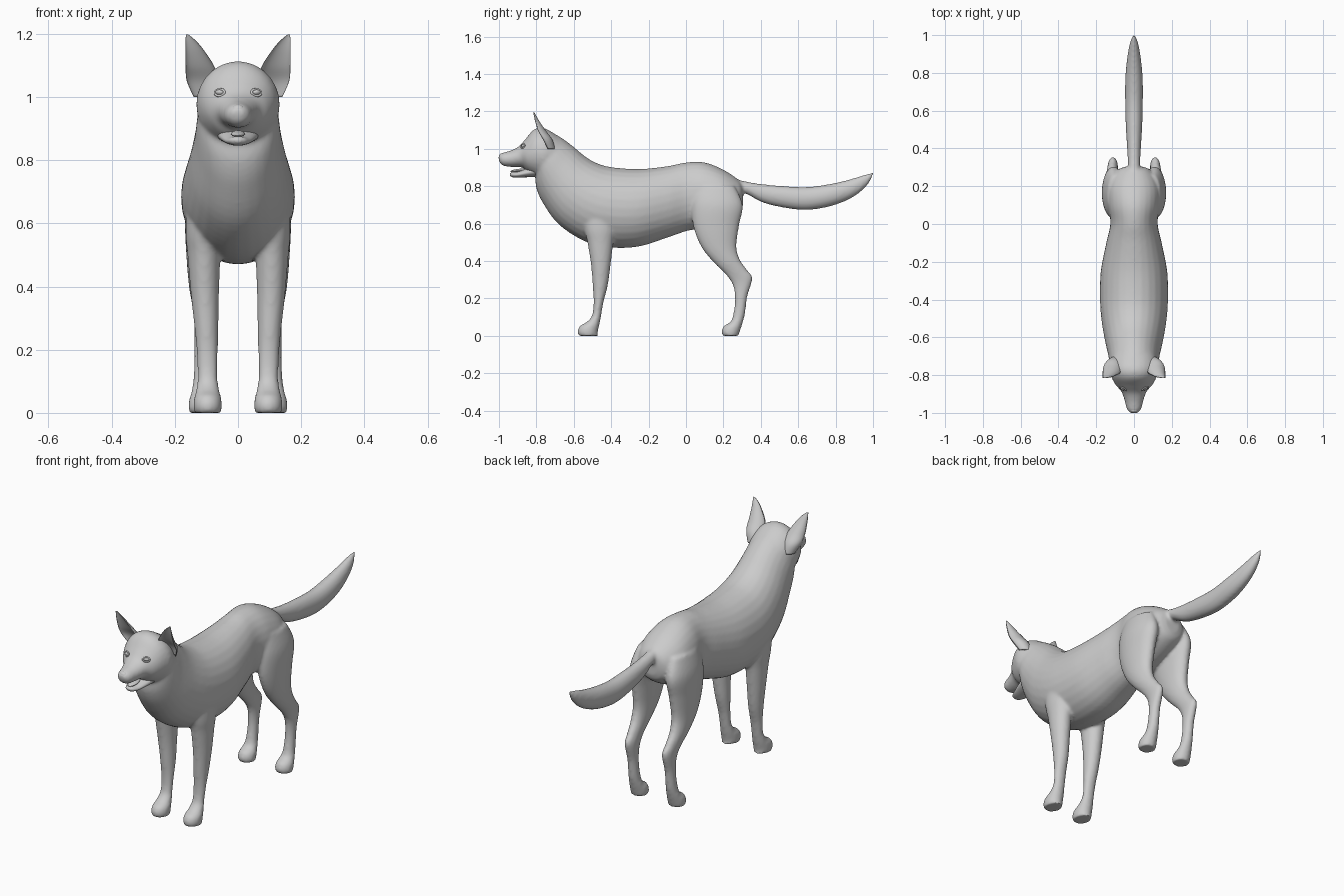
import bpy, bmesh, math
from mathutils import Vector

fur = bpy.data.materials.new("grey")
fur.diffuse_color = (0.6, 0.6, 0.6, 1)
SEG = 28


def spline(rows, steps=5):
    """Catmull-Rom interpolation of the cross-section rows."""
    rows = [Vector(r) for r in rows]
    out = []
    for i in range(len(rows) - 1):
        a, b = rows[max(i - 1, 0)], rows[i]
        c, d = rows[i + 1], rows[min(i + 2, len(rows) - 1)]
        for k in range(steps):
            t = k / steps
            out.append(0.5 * (2 * b + (c - a) * t + (2 * a - 5 * b + 4 * c - d) * t * t
                              + (3 * b - a - 3 * c + d) * t ** 3))
    return out + [rows[-1]]


def loft(bm, rows, side=1):
    """Rows are (y1, z1, y2, z2, half width, centre x): ellipses between two profile points."""
    rings = []
    for y1, z1, y2, z2, w, cx in spline(rows):
        ring = []
        for k in range(SEG):
            a = 2 * math.pi * k / SEG
            f = 0.5 + 0.5 * math.cos(a)
            ring.append(bm.verts.new((side * (cx + max(w, 0.001) * math.sin(a)),
                                      y2 + (y1 - y2) * f, z2 + (z1 - z2) * f)))
        rings.append(ring)
    skin(bm, rings)


def skin(bm, rings):
    n = len(rings[0])
    for r, s in zip(rings, rings[1:]):
        for k in range(n):
            bm.faces.new((r[k], r[(k + 1) % n], s[(k + 1) % n], s[k]))
    bm.faces.new(rings[0][::-1])
    bm.faces.new(rings[-1])


def finish(name, bm):
    bmesh.ops.recalc_face_normals(bm, faces=bm.faces)
    me = bpy.data.meshes.new(name)
    bm.to_mesh(me)
    bm.free()
    me.materials.append(fur)
    me.shade_smooth()
    ob = bpy.data.objects.new(name, me)
    bpy.context.collection.objects.link(ob)
    return ob


def ball(name, loc, size, turn=(0, 0, 0)):
    bm = bmesh.new()
    bmesh.ops.create_uvsphere(bm, u_segments=20, v_segments=12, radius=1)
    ob = finish(name, bm)
    ob.location, ob.scale, ob.rotation_euler = loc, size, turn
    return ob


def mid(rows):
    return [r + (0,) for r in rows]


# Body: torso and neck, head, tail and legs fused into one skin
bm = bmesh.new()
loft(bm, mid([
    (.305, .80, .305, .70, .04), (.28, .835, .285, .66, .09), (.2, .888, .2, .61, .135),
    (.1, .927, .1, .575, .138), (0, .927, .01, .562, .125), (-.1, .907, -.1, .525, .147),
    (-.25, .892, -.25, .478, .176), (-.4, .902, -.4, .472, .18), (-.48, .925, -.54, .505, .172),
    (-.54, .96, -.68, .595, .155), (-.60, 1.01, -.765, .71, .138), (-.66, 1.055, -.80, .79, .13),
    (-.72, 1.09, -.805, .85, .122)]))
loft(bm, mid([
    (-.66, 1.05, -.70, .86, .11), (-.75, 1.108, -.76, .842, .132), (-.81, 1.105, -.80, .85, .122),
    (-.86, 1.05, -.845, .875, .097), (-.895, 1.012, -.875, .90, .068), (-.94, .99, -.93, .903, .05),
    (-.985, .977, -.975, .908, .038), (-1.004, .962, -.997, .925, .02)]))
loft(bm, mid([
    (.24, .85, .24, .78, .035), (.30, .83, .32, .76, .032), (.40, .812, .41, .713, .037),
    (.53, .80, .53, .684, .044), (.65, .796, .65, .673, .047), (.77, .812, .78, .695, .046),
    (.87, .835, .89, .74, .036), (.95, .86, .965, .80, .022), (1.005, .876, 1.005, .866, .004)]))
for s in (1, -1):
    # front leg and paw
    loft(bm, [
        (-.56, .74, -.36, .74, .045, .115), (-.545, .58, -.375, .58, .054, .112),
        (-.527, .5, -.388, .5, .052, .108), (-.508, .38, -.403, .38, .045, .105),
        (-.499, .27, -.418, .27, .038, .1), (-.494, .18, -.441, .18, .033, .097),
        (-.502, .11, -.455, .1, .032, .096), (-.53, .075, -.463, .06, .038, .096),
        (-.568, .052, -.47, .03, .044, .096), (-.58, .022, -.473, .012, .045, .096),
        (-.574, 0, -.47, 0, .042, .096)], s)
    # hind leg and paw
    loft(bm, [
        (.05, .80, .26, .80, .04, .1), (.03, .70, .304, .70, .06, .108),
        (.04, .58, .284, .59, .056, .112), (.085, .47, .27, .48, .047, .115),
        (.155, .385, .287, .41, .038, .117), (.215, .325, .325, .355, .03, .115),
        (.25, .27, .355, .308, .027, .112), (.262, .2, .328, .21, .026, .112),
        (.255, .13, .316, .12, .028, .112), (.24, .078, .303, .07, .034, .112),
        (.202, .052, .29, .03, .043, .112), (.19, .022, .284, .012, .045, .112),
        (.196, 0, .28, 0, .042, .112)], s)
body = finish("body", bm)
rm = body.modifiers.new("fuse", 'REMESH')
rm.mode, rm.voxel_size, rm.use_smooth_shade = 'VOXEL', 0.008, True
sm = body.modifiers.new("soften", 'SMOOTH')
sm.factor, sm.iterations = 0.5, 8

# Lower jaw and tongue
bm = bmesh.new()
loft(bm, mid([
    (-.79, .92, -.79, .85, .07), (-.85, .896, -.85, .848, .056), (-.90, .878, -.90, .846, .04),
    (-.93, .875, -.928, .848, .026), (-.942, .868, -.94, .856, .01)]))
finish("lower_jaw", bm)
ball("tongue", (0, -.895, .884), (.022, .045, .009), (.12, 0, 0))
ball("nose", (0, -.985, .958), (.022, .015, .018))

for s, tag in ((1, "left"), (-1, "right")):
    # Ear: cupped cross-sections rising to a point, open to the front
    bm = bmesh.new()
    rings = []
    for cx, cy, cz, w, d in spline([
            (.098, -.74, 1.0, .042, .04), (.112, -.765, 1.05, .05, .05),
            (.12, -.79, 1.095, .046, .042), (.134, -.805, 1.14, .032, .026),
            (.148, -.813, 1.175, .018, .013), (.161, -.816, 1.198, .004, .003)]):
        ring = []
        for k in range(24):
            a = 2 * math.pi * k / 24
            bulge = math.sin(a) if math.sin(a) > 0 else -0.55 * math.sin(a)
            ring.append(bm.verts.new((s * (cx + w * math.cos(a)), cy + d * bulge, cz)))
        rings.append(ring)
    skin(bm, rings)
    finish(tag + "_ear", bm)

    # Eye with a raised lid rim
    turn = (-.35, 0, s * .5)
    ball(tag + "_eye", (s * .058, -.868, 1.014), (.015, .012, .009), turn)
    bm = bmesh.new()
    rings = []
    for i in range(24):
        a = 2 * math.pi * i / 24
        rings.append([bm.verts.new(((.017 + .004 * math.cos(b)) * math.cos(a), .004 * math.sin(b),
                                    (.011 + .004 * math.cos(b)) * math.sin(a)))
                      for b in (j * math.pi / 4 for j in range(8))])
    for i in range(24):
        r, t = rings[i], rings[(i + 1) % 24]
        for k in range(8):
            bm.faces.new((r[k], r[(k + 1) % 8], t[(k + 1) % 8], t[k]))
    lid = finish(tag + "_eyelid", bm)
    lid.location, lid.rotation_euler = (s * .058, -.872, 1.014), turn
